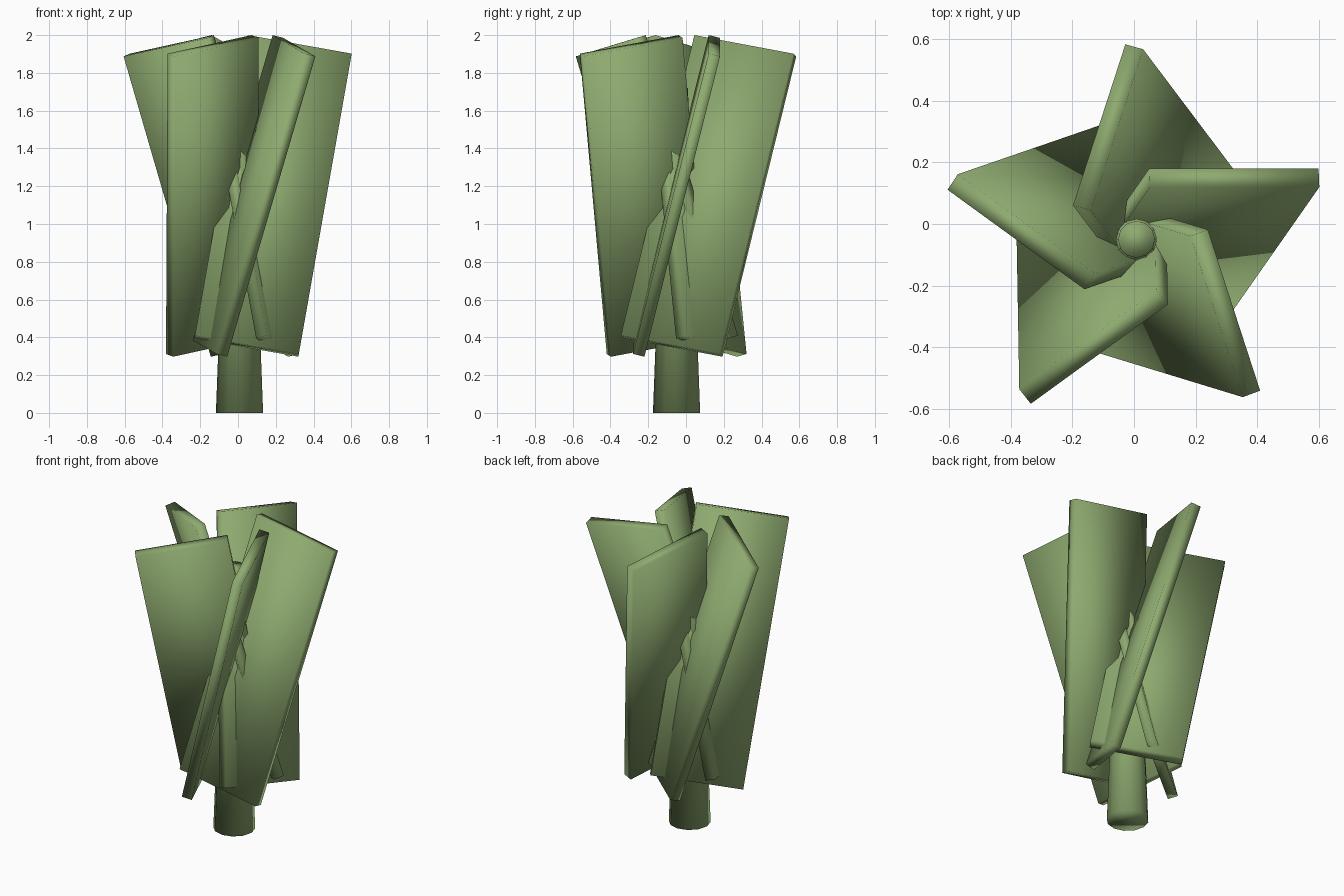
import bpy, bmesh
from math import radians
from mathutils import Vector, Matrix

if "Cube" in bpy.data.objects:
    bpy.data.objects.remove(bpy.data.objects["Cube"])

AXIS = Vector((0.008, -0.05, 0))

green = bpy.data.materials.new("leaf_green")
green.diffuse_color = (0.27, 0.40, 0.16, 1)
green.use_nodes = True
green.node_tree.nodes["Principled BSDF"].inputs["Base Color"].default_value = green.diffuse_color


def finish(name, bm):
    bmesh.ops.recalc_face_normals(bm, faces=bm.faces)
    for f in bm.faces:
        f.smooth = True
    mesh = bpy.data.meshes.new(name)
    bm.to_mesh(mesh)
    bm.free()
    mesh.materials.append(green)
    obj = bpy.data.objects.new(name, mesh)
    bpy.context.collection.objects.link(obj)
    return obj


# Tapered stem hidden between the blades
bm = bmesh.new()
bmesh.ops.create_cone(bm, cap_ends=True, segments=12, radius1=0.125,
                      radius2=0.06, depth=1.72,
                      matrix=Matrix.Translation(AXIS + Vector((0, 0, 0.86))))
finish("stem", bm)

# Tilted slab blade: a unit cube mapped onto its three edge directions
corner = Vector((0.602, 0.12, 1.902))      # top outer front corner
inward = Vector((-0.55, 0, 0.098))
down = Vector((-0.28, -0.40, -1.59))
thick = inward.cross(down).normalized() * 0.062
if thick.y < 0:
    thick.negate()
center = corner + (inward + down + thick) / 2
frame = Matrix((inward, down, thick)).transposed().to_4x4()

# Five blades around the stem
for i in range(5):
    bm = bmesh.new()
    bmesh.ops.create_cube(bm, size=1, matrix=Matrix.Translation(center) @ frame)
    bmesh.ops.rotate(bm, verts=bm.verts, cent=AXIS,
                     matrix=Matrix.Rotation(radians(72 * i), 3, 'Z'))
    finish(f"blade_{i + 1}", bm)
